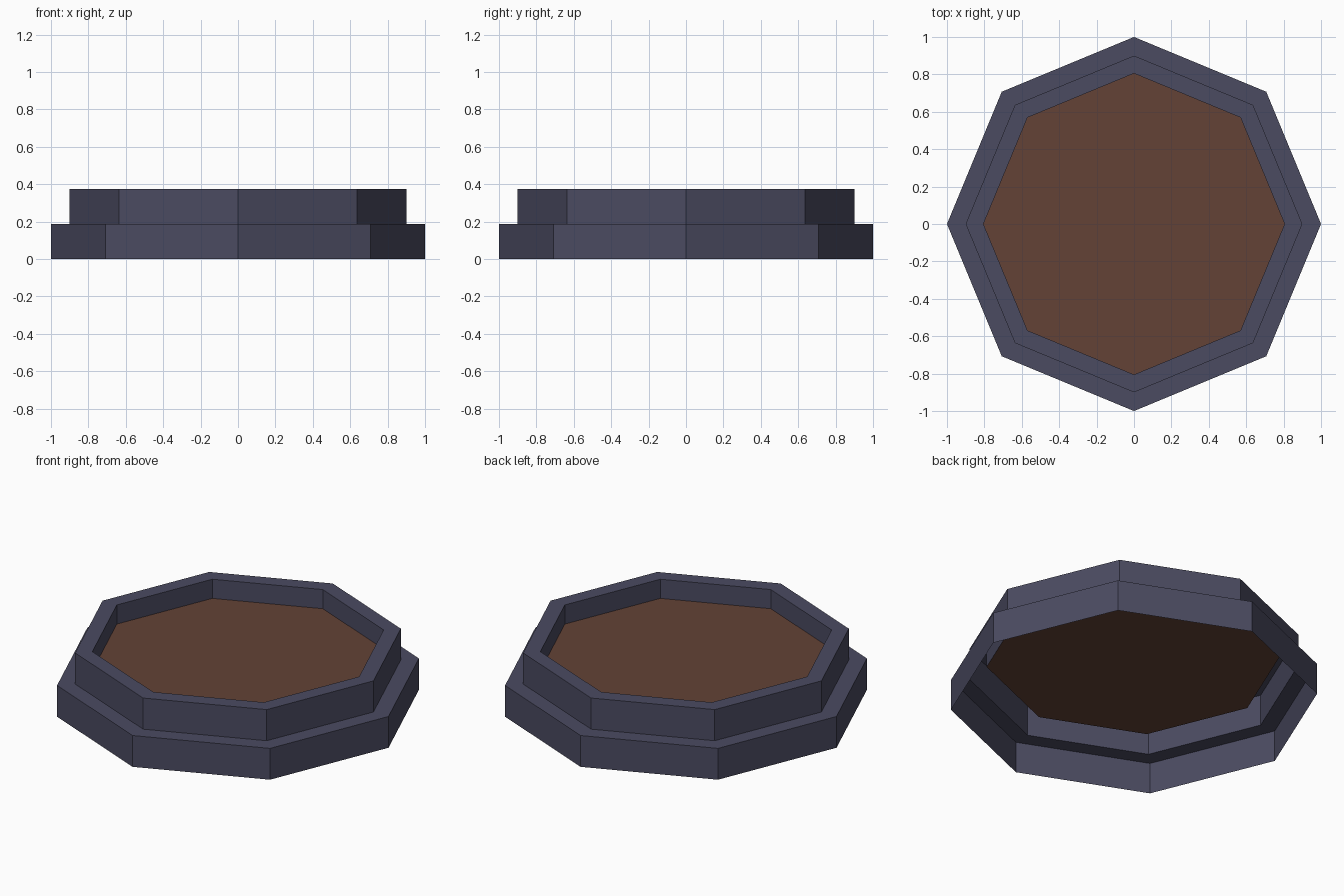
import bpy, bmesh, math

if "Cube" in bpy.data.objects:
    bpy.data.objects.remove(bpy.data.objects["Cube"])

SIDES = 8


def material(name, rgb):
    m = bpy.data.materials.new(name)
    m.diffuse_color = (*rgb, 1)
    m.use_nodes = True
    m.node_tree.nodes["Principled BSDF"].inputs["Base Color"].default_value = m.diffuse_color
    return m


def finish(name, bm, mat):
    mesh = bpy.data.meshes.new(name)
    bm.to_mesh(mesh)
    bm.free()
    mesh.materials.append(mat)
    ob = bpy.data.objects.new(name, mesh)
    bpy.context.collection.objects.link(ob)
    return ob


def ring(bm, r, z):
    return [bm.verts.new((r * math.cos(math.tau * i / SIDES),
                          r * math.sin(math.tau * i / SIDES), z))
            for i in range(SIDES)]


stone = material("slate_stone", (0.070, 0.070, 0.120))
soil = material("brown_soil", (0.125, 0.055, 0.037))

# Stepped thin shell: lower wall, ledge, upper wall, rim, inner wall
profile = [(1.0, 0), (1.0, 0.188), (0.9, 0.188), (0.9, 0.375),
           (0.805, 0.375), (0.805, 0.26)]
bm = bmesh.new()
rings = [ring(bm, r, z) for r, z in profile]
for a, b in zip(rings, rings[1:]):
    for i in range(SIDES):
        j = (i + 1) % SIDES
        bm.faces.new((a[i], a[j], b[j], b[i]))
finish("planter_wall", bm, stone)

# Sunken bed, open underneath
bm = bmesh.new()
bm.faces.new(ring(bm, 0.805, 0.26))
finish("soil_bed", bm, soil)
